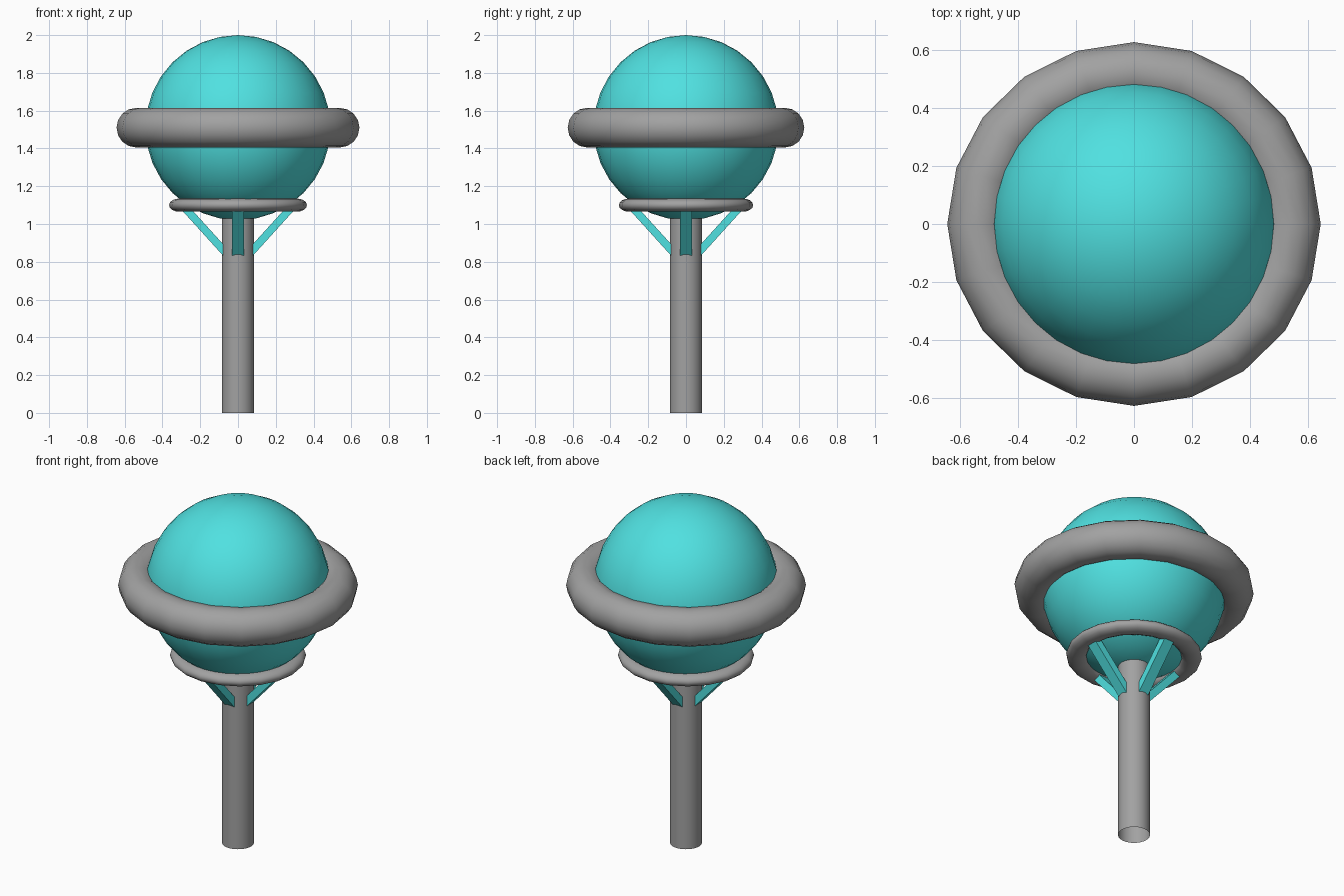
import bpy
import bmesh
from math import cos, sin, pi, radians
from mathutils import Vector, Matrix

if "Cube" in bpy.data.objects:
    bpy.data.objects.remove(bpy.data.objects["Cube"], do_unlink=True)


def make_material(name, rgb):
    mat = bpy.data.materials.new(name)
    mat.use_nodes = True
    mat.diffuse_color = (*rgb, 1)
    mat.node_tree.nodes["Principled BSDF"].inputs["Base Color"].default_value = (*rgb, 1)
    return mat


def finish(name, bm, mat, smooth_angle=60):
    bmesh.ops.recalc_face_normals(bm, faces=bm.faces)
    mesh = bpy.data.meshes.new(name)
    bm.to_mesh(mesh)
    bm.free()
    obj = bpy.data.objects.new(name, mesh)
    bpy.context.collection.objects.link(obj)
    mesh.materials.append(mat)
    bpy.ops.object.select_all(action="DESELECT")
    obj.select_set(True)
    bpy.context.view_layer.objects.active = obj
    bpy.ops.object.shade_smooth_by_angle(angle=radians(smooth_angle))
    return obj


def ring(name, mat, z, major, half_width, half_height, y_scale, steps=20, sides=16):
    """Torus with an oval section, slightly narrower front to back."""
    bm = bmesh.new()
    loops = []
    for i in range(steps):
        a = 2 * pi * i / steps
        loop = []
        for j in range(sides):
            b = 2 * pi * j / sides
            r = major + half_width * cos(b)
            loop.append(bm.verts.new((r * cos(a), r * sin(a) * y_scale, z + half_height * sin(b))))
        loops.append(loop)
    for i in range(steps):
        here, there = loops[i], loops[(i + 1) % steps]
        for j in range(sides):
            k = (j + 1) % sides
            bm.faces.new((here[j], there[j], there[k], here[k]))
    return finish(name, bm, mat)


teal = make_material("teal", (0.08, 0.75, 0.75))
grey = make_material("grey", (0.36, 0.36, 0.36))

# Globe tank
bm = bmesh.new()
bmesh.ops.create_uvsphere(bm, u_segments=32, v_segments=16, radius=0.49,
                          matrix=Matrix.Translation((0, 0, 1.51)))
finish("globe", bm, teal)

# Hollow open-ended post
bm = bmesh.new()
bmesh.ops.create_cone(bm, cap_ends=False, segments=32, radius1=0.085, radius2=0.085,
                      depth=1.05, matrix=Matrix.Translation((0, 0, 0.525)))
finish("post", bm, grey)

# Walkway ring around the middle and collar under the globe
ring("middle_ring", grey, 1.51, 0.538, 0.105, 0.105, 0.974)
ring("collar_ring", grey, 1.10, 0.31, 0.055, 0.035, 0.974)

# Four slanted struts from post to collar
start, end = Vector((0.04, 0, 0.82)), Vector((0.285, 0, 1.09))
axis = end - start
tilt = axis.to_track_quat("Z", "Y").to_matrix().to_4x4()
for i, side in enumerate(("left", "back", "right", "front")):
    bm = bmesh.new()
    bmesh.ops.create_cube(bm, size=1)
    bmesh.ops.scale(bm, vec=(0.041, 0.063, axis.length), verts=bm.verts)
    # the tracked frame keeps the wide side tangent to the post
    place = Matrix.Rotation(i * pi / 2, 4, "Z") @ Matrix.Translation((start + end) / 2)
    turn = Matrix.Rotation(Vector((0, 0, 1)).angle(axis), 4, "Y")
    bm.transform(place @ turn)
    finish(side + "_strut", bm, teal, 30)
